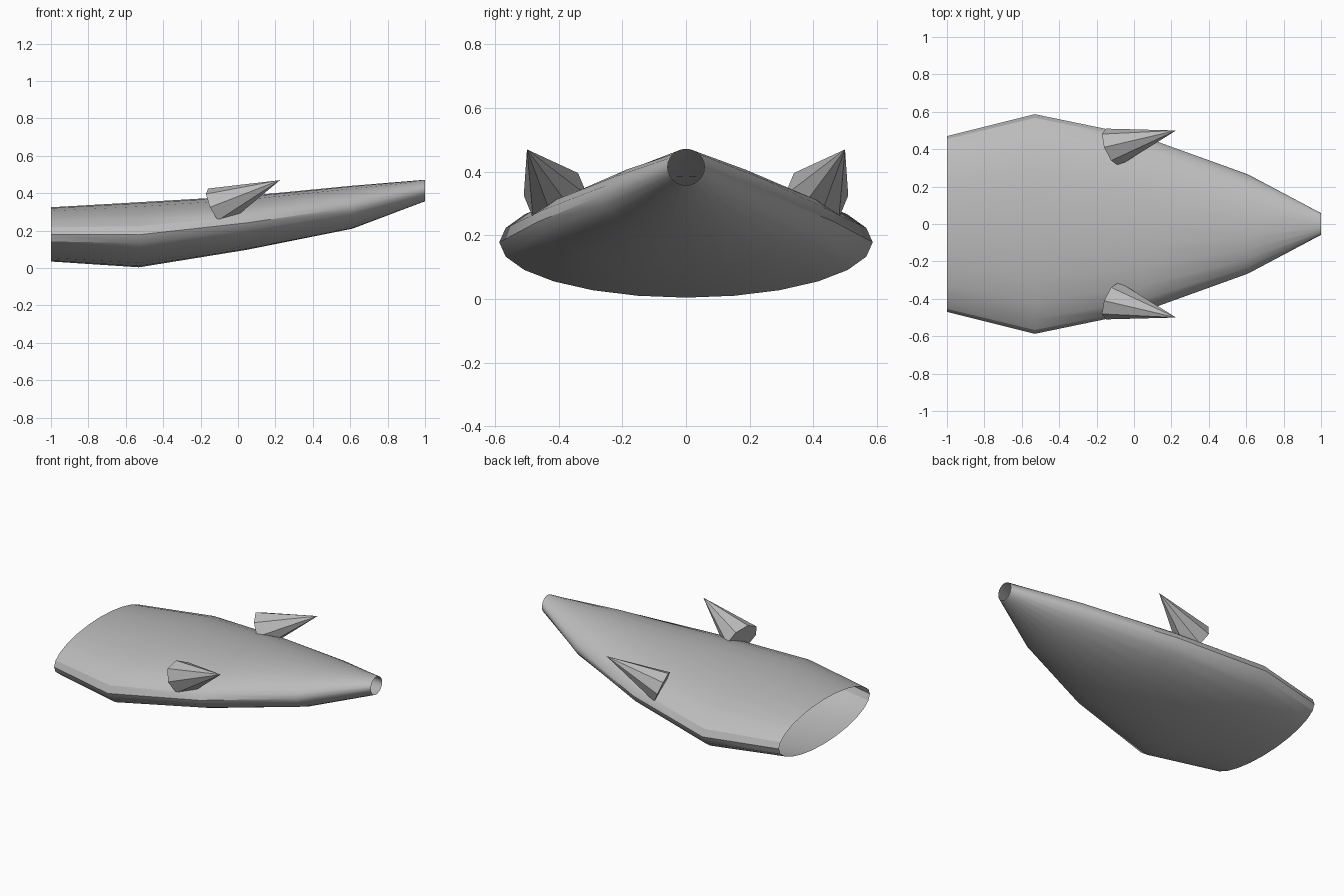
import bpy, bmesh
from math import sin, cos, pi

cube = bpy.data.objects.get("Cube")
if cube:
    bpy.data.objects.remove(cube, do_unlink=True)

grey = bpy.data.materials.new("hull grey")
grey.use_nodes = True
colour = (0.5, 0.5, 0.5, 1)
grey.diffuse_color = colour
grey.node_tree.nodes["Principled BSDF"].inputs["Base Color"].default_value = colour


def finish(bm, name):
    mesh = bpy.data.meshes.new(name)
    bm.to_mesh(mesh)
    bm.free()
    mesh.materials.append(grey)
    obj = bpy.data.objects.new(name, mesh)
    bpy.context.scene.collection.objects.link(obj)
    return obj


def bridge(bm, first, second):
    n = len(first)
    for i in range(n):
        j = (i + 1) % n
        bm.faces.new((first[i], first[j], second[j], second[i]))


# Hull: elliptical stations (x, half width, bottom, top), open at both ends
stations = [(-1, 0.47, 0.035, 0.325), (-0.53, 0.587, 0.004, 0.352),
            (0.05, 0.467, 0.098, 0.386), (0.61, 0.265, 0.21, 0.44),
            (1, 0.058, 0.357, 0.472)]
SIDES = 24
bm = bmesh.new()
rings = []
for x, width, low, high in stations:
    angles = [2 * pi * i / SIDES for i in range(SIDES)]
    rings.append([bm.verts.new((x, width * cos(a),
                                (low + high) / 2 + (high - low) / 2 * sin(a)))
                  for a in angles])
for first, second in zip(rings, rings[1:]):
    bridge(bm, first, second)
bmesh.ops.recalc_face_normals(bm, faces=bm.faces)
hull = finish(bm, "hull")
bpy.ops.object.select_all(action='DESELECT')
hull.select_set(True)
bpy.context.view_layer.objects.active = hull
bpy.ops.object.shade_smooth_by_angle(angle=pi / 6)


# Spikes: eight-sided cones with a slanted base, one on each flank
def spike(name, side):
    bm = bmesh.new()
    tip = bm.verts.new((0.225, side * 0.5, 0.47))
    base = []
    for i in range(8):
        dy, dz = 0.1 * cos(i * pi / 4), 0.1 * sin(i * pi / 4)
        base.append(bm.verts.new((-0.115 - 0.35 * dy - 0.45 * dz,
                                  side * (0.41 + dy), 0.325 + dz)))
    bm.faces.new(base)
    for i in range(8):
        bm.faces.new((base[i], base[(i + 1) % 8], tip))
    bmesh.ops.recalc_face_normals(bm, faces=bm.faces)
    finish(bm, name)


spike("back_spike", 1)
spike("front_spike", -1)
